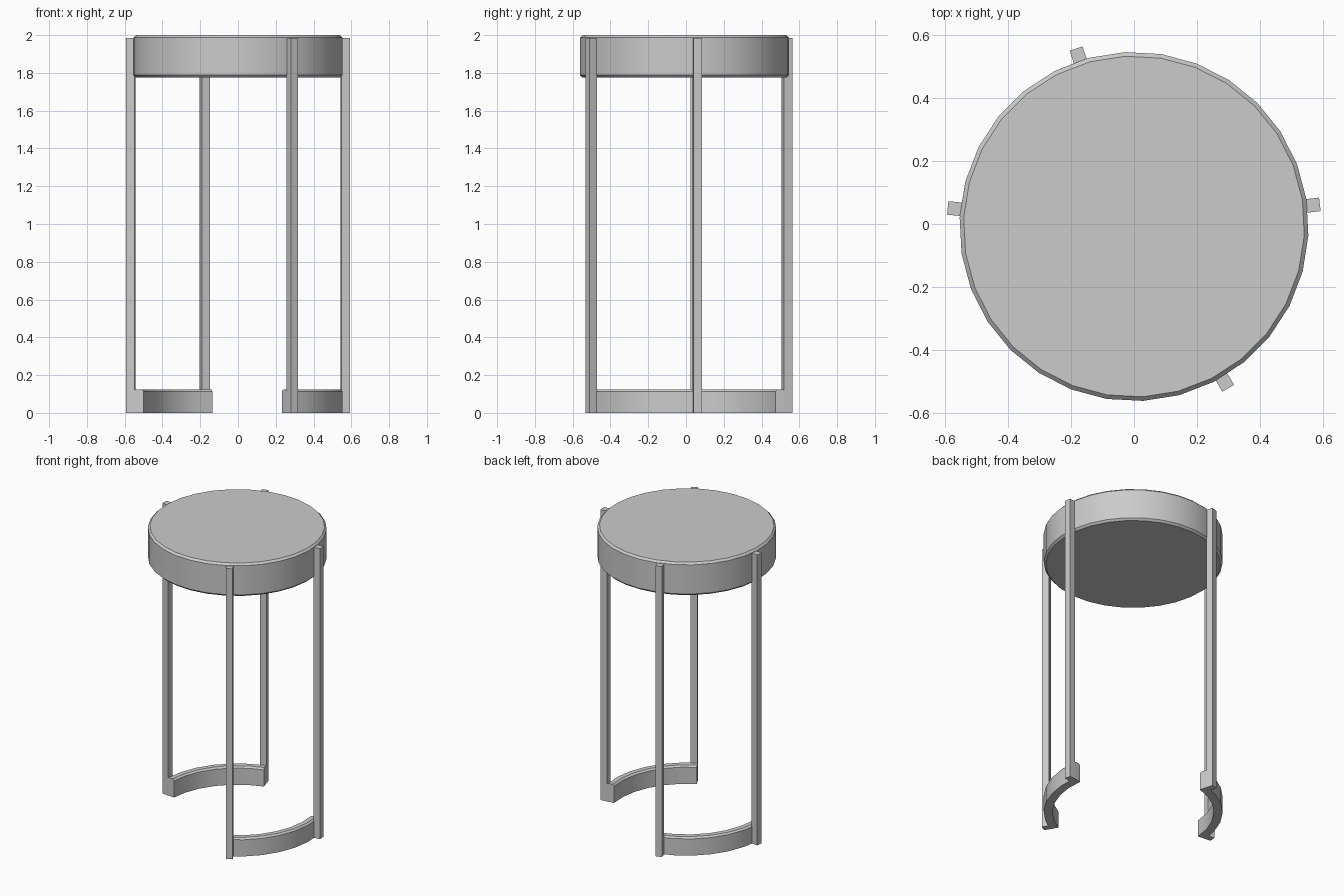
import bpy, bmesh
from math import radians, cos, sin, floor

if "Cube" in bpy.data.objects:
    bpy.data.objects.remove(bpy.data.objects["Cube"])

CY = -0.008          # y of the table axis
R = 0.554            # disc radius
STEP, OFF = 12, -3   # 30-sided, turned by -3 degrees


def make_object(name, bm, smooth=True):
    bmesh.ops.recalc_face_normals(bm, faces=bm.faces)
    mesh = bpy.data.meshes.new(name)
    bm.to_mesh(mesh)
    bm.free()
    ob = bpy.data.objects.new(name, mesh)
    bpy.context.collection.objects.link(ob)
    if smooth:
        bpy.ops.object.select_all(action='DESELECT')
        ob.select_set(True)
        bpy.context.view_layer.objects.active = ob
        bpy.ops.object.shade_smooth_by_angle(angle=radians(30))
    return ob


def ring(bm, pts):
    return [bm.verts.new(p) for p in pts]


def polar(r, a, z):
    return (r * cos(radians(a)), CY + r * sin(radians(a)), z)


def skin(bm, rings, closed):
    # Bridge consecutive closed rings and cap both ends
    for a, b in zip(rings, rings[1:]):
        n = len(a)
        for i in range(n):
            j = (i + 1) % n
            bm.faces.new((a[i], a[j], b[j], b[i]))
    bm.faces.new(rings[0])
    bm.faces.new(rings[-1])


# Round top with chamfered rims
bm = bmesh.new()
profile = [(R - 0.013, 1.775), (R, 1.788), (R, 1.987), (R - 0.013, 2.0)]
skin(bm, [ring(bm, [polar(r, OFF + STEP * k, z) for k in range(30)])
          for r, z in profile], True)
make_object("table_top", bm)


# Upright square legs around the rim
def leg(name, angle):
    bm = bmesh.new()
    r0, r1, w = 0.548, 0.594, 0.0215
    c, s = cos(radians(angle)), sin(radians(angle))
    flat = [(r0, -w), (r1, -w), (r1, w), (r0, w)]
    skin(bm, [ring(bm, [(r * c - t * s, CY + r * s + t * c, z) for r, t in flat])
              for z in (0.0, 1.985)], True)
    make_object(name, bm, False)


for name, angle in (("back_leg", 108), ("left_leg", 174.3),
                    ("right_leg", 6.8), ("front_leg", -59.8)):
    leg(name, angle)


# Curved foot rails joining each pair of legs
def rail(name, a0, a1):
    first = OFF + STEP * (floor((a0 - OFF) / STEP) + 1)
    angles = [a0] + [a for a in range(first, int(a1) + 1, STEP)
                     if a - a0 > 1 and a1 - a > 1] + [a1]
    section = [(0.50, 0), (R, 0), (R, 0.114), (R - 0.011, 0.125),
               (0.511, 0.125), (0.50, 0.114)]
    bm = bmesh.new()
    skin(bm, [ring(bm, [polar(r, a, z) for r, z in section]) for a in angles], True)
    make_object(name, bm)


rail("back_left_foot_rail", 105.8, 176.5)
rail("front_right_foot_rail", -62.2, 9.0)
